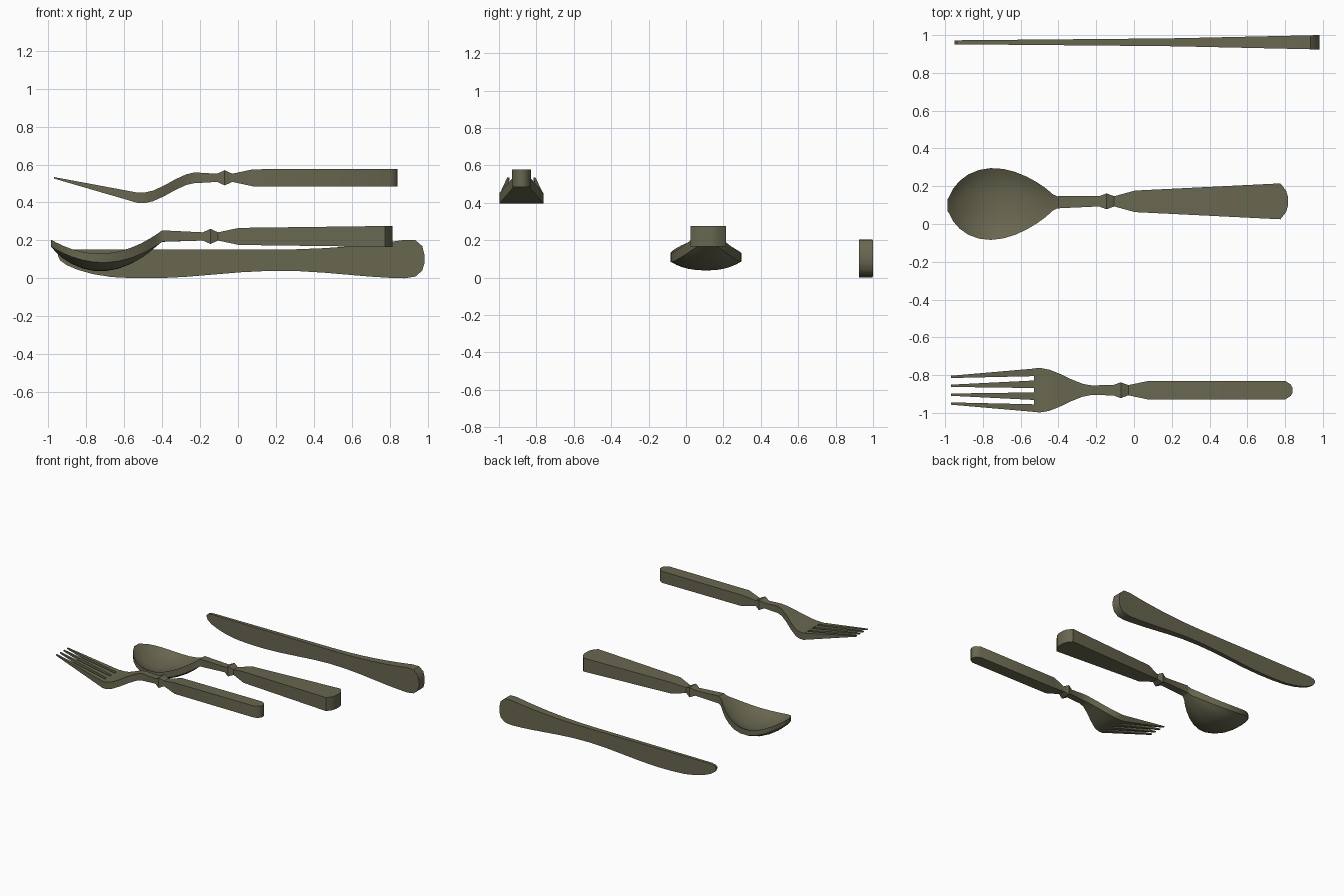
import bpy
import bmesh
from math import cos, pi, radians, sin, sqrt

default_cube = bpy.data.objects.get("Cube")
if default_cube:
    bpy.data.objects.remove(default_cube, do_unlink=True)

# One dull olive metal for the whole set
metal = bpy.data.materials.new("olive metal")
metal.use_nodes = True
olive = (0.14, 0.135, 0.08, 1)
metal.diffuse_color = olive
metal.node_tree.nodes["Principled BSDF"].inputs["Base Color"].default_value = olive


def mix(start, end, amount):
    return start + (end - start) * amount


def spread(count):
    """Fractions from zero to one, packed closer towards both ends."""
    return [(1 - cos(pi * k / count)) / 2 for k in range(count + 1)]


def rounding(distance, length):
    """Quarter-ellipse growth over a given length from an end."""
    remaining = max(0, 1 - distance / length)
    return sqrt(max(0, 1 - remaining ** 2))


def loft(bm, sections, columns=2):
    """Skin sections of (x, y, half width, middle height, half height, sag)."""
    rings = []
    for x, y, half_width, middle, half_height, sag in sections:
        upper, lower = [], []
        for i in range(columns):
            across = 2 * i / (columns - 1) - 1
            side = y + half_width * across
            centre = middle - sag * (1 - abs(across) ** 2.5)
            upper.append(bm.verts.new((x, side, centre + half_height)))
            lower.append(bm.verts.new((x, side, centre - half_height)))
        rings.append(upper + lower[::-1])
    last = 2 * columns - 1
    for ring, following in zip(rings, rings[1:]):
        for i in range(last + 1):
            bm.faces.new((ring[i - 1], ring[i], following[i], following[i - 1]))
    for ring in (rings[0], rings[-1]):
        for i in range(columns - 1):
            bm.faces.new((ring[i], ring[i + 1], ring[last - i - 1], ring[last - i]))


def finish(bm, name):
    bmesh.ops.recalc_face_normals(bm, faces=bm.faces)
    mesh = bpy.data.meshes.new(name)
    bm.to_mesh(mesh)
    bm.free()
    mesh.materials.append(metal)
    obj = bpy.data.objects.new(name, mesh)
    bpy.context.collection.objects.link(obj)
    bpy.ops.object.select_all(action="DESELECT")
    obj.select_set(True)
    bpy.context.view_layer.objects.active = obj
    bpy.ops.object.shade_smooth_by_angle(angle=radians(35))


def handle(bead, end, y, middle, half_width, half_height, start_width):
    """Blunt pointed grip, then a neck with a bead between two pinches."""
    pinch = 0.027
    outline = [
        (end, half_width / 4, half_height),
        (end - 0.01, half_width * 0.6, half_height),
        (end - 0.04, half_width, half_height),
        (bead + 0.15, start_width, 0.045),
        (bead + 0.04, pinch, pinch * 0.8),
        (bead, 0.042, 0.04),
        (bead - 0.04, pinch, pinch * 0.8),
    ]
    return [(x, y, width, middle, height, 0) for x, width, height in outline]


# Fork: straight handle flowing down into a flared head
fork_y, fork_z = -0.88, 0.53
head_z, head_x = 0.425, -0.53
fork_sections = handle(-0.07, 0.84, fork_y, fork_z, 0.05, 0.047, 0.05)
for t in spread(7):
    ease = t * t * (3 - 2 * t)
    fork_sections.append((
        mix(-0.22, -0.5, t), fork_y, mix(0.026, 0.117, ease),
        mix(fork_z, head_z, ease), 0.028, 0,
    ))
fork_sections.append((head_x, fork_y, 0.116, head_z, 0.028, 0))
fork = bmesh.new()
loft(fork, fork_sections)

# Four tapering tines rising to their points
for k in range(4):
    offset = k - 1.5
    loft(fork, [
        (head_x, fork_y + 0.063 * offset, 0.02, head_z, 0.027, 0),
        (-0.97, fork_y + 0.047 * offset, 0.006, fork_z, 0.004, 0),
    ])
finish(fork, "fork")

# Spoon: widening handle, then an egg-shaped hollow bowl with an upswept rim
spoon_sections = handle(-0.145, 0.815, 0.12, 0.221, 0.095, 0.055, 0.057)
for t in reversed(spread(14)):
    x = mix(-0.987, -0.4, t)
    width = max(0.032, 0.19 * abs(sin(pi * t ** 0.75)) ** 0.7)
    rim = 0.13 + 1.13 * (x + 0.73) ** 2
    half_height = mix(0.018, 0.03, t)
    sag = 0.29 * (width - 0.03)
    spoon_sections.append((x, mix(0.1, 0.115, t), width, rim - half_height, half_height, sag))
spoon = bmesh.new()
loft(spoon, spoon_sections, columns=13)
finish(spoon, "spoon")

# Knife: wavy lower edge, swelling handle and rounded ends
tip, butt = -0.95, 0.983
knife_sections = []
for t in spread(20):
    x = mix(tip, butt, t)
    swell = max(0, x - 0.2)
    top = 0.152 + 0.11 * swell ** 2
    bottom = 0.02 - 0.02 * cos(2 * pi * (x + 0.48) / 1.4)
    # Blade point, long curve below and short curve above
    top = mix(0.13, top, rounding(x - tip, 0.05))
    bottom = mix(0.12, bottom, rounding(x - tip, 0.3))
    # Round handle end
    butt_round = mix(0.2, 1, rounding(butt - x, 0.09))
    top, bottom = mix(0.1, top, butt_round), mix(0.1, bottom, butt_round)
    thickness = 0.019 + 0.009 * x + 0.013 * swell
    knife_sections.append((x, 0.962, thickness, (top + bottom) / 2, (top - bottom) / 2, 0))
knife = bmesh.new()
loft(knife, knife_sections)
finish(knife, "knife")
